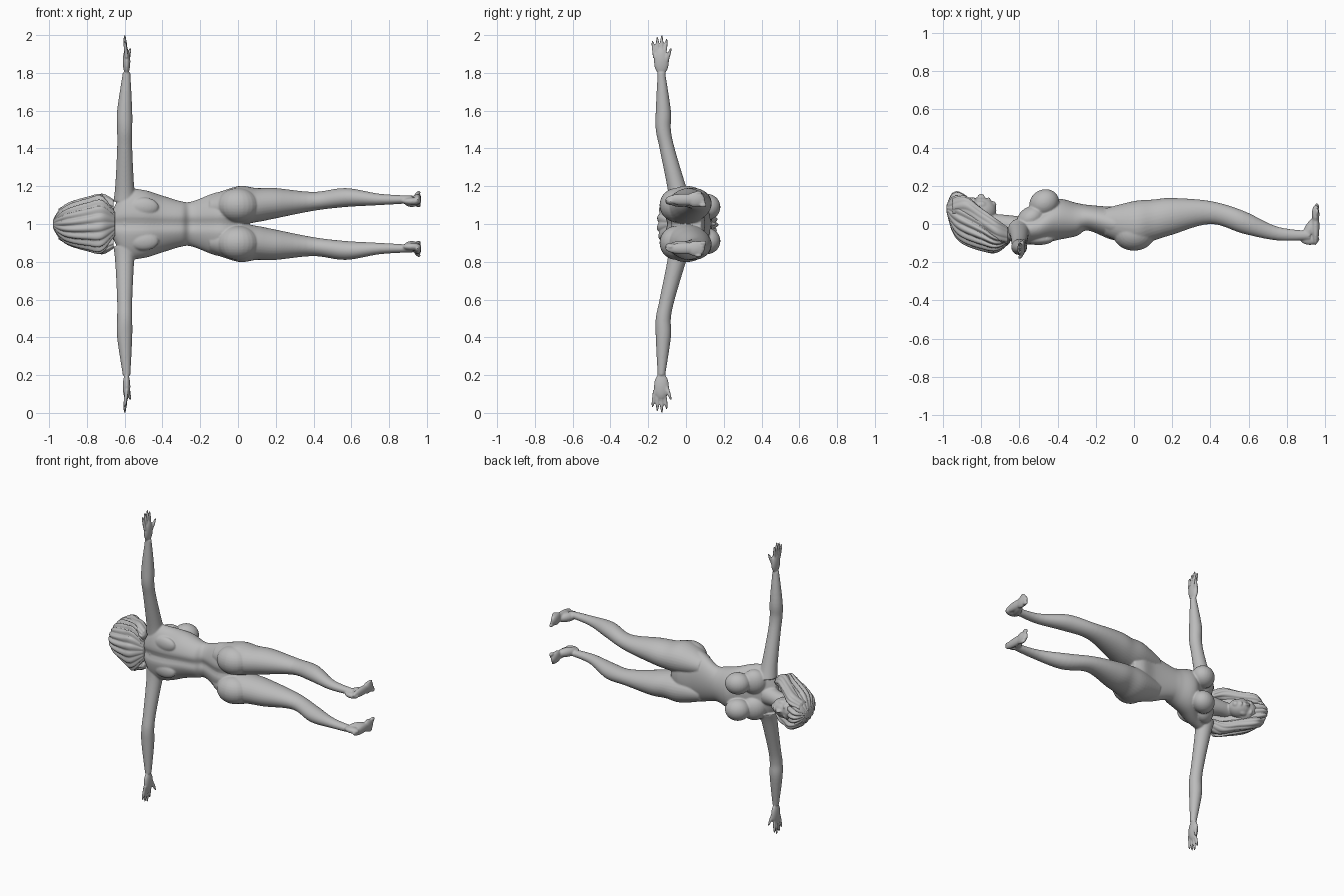
import bpy
import bmesh
from math import sin, cos, pi, exp
from mathutils import Matrix

default_cube = bpy.data.objects.get("Cube")
if default_cube:
    bpy.data.objects.remove(default_cube, do_unlink=True)

grey = (0.5, 0.5, 0.5, 1)
clay = bpy.data.materials.new("clay grey")
clay.use_nodes = True
clay.diffuse_color = grey
clay.node_tree.nodes["Principled BSDF"].inputs["Base Color"].default_value = grey


def spline(before, start, end, after, t):
    """Catmull-Rom blend between start and end."""
    slope_in = (end - before) / 2
    slope_out = (after - start) / 2
    bend = 3 * (end - start) - 2 * slope_in - slope_out
    twist = 2 * (start - end) + slope_in + slope_out
    return start + t * (slope_in + t * (bend + t * twist))


def resample(rows, steps=6):
    """Round off a short list of sections into a flowing one."""
    padded = [rows[0], *rows, rows[-1]]
    smooth_rows = []
    for group in zip(padded, padded[1:], padded[2:], padded[3:]):
        for step in range(steps):
            smooth_rows.append([spline(*values, step / steps) for values in zip(*group)])
    return smooth_rows + [rows[-1]]


def centred(rows):
    """Sections on the symmetry plane: position, y, y radius, half width."""
    return [(along, y, depth, 0, width) for along, y, depth, width in rows]


def limb(rows, stretch=1):
    """Nearly round sections: position, first centre, second centre, radius."""
    return [(along, a, radius * stretch, b, radius) for along, a, b, radius in rows]


def loft(bm, rows, axes="xyz", side=1, sides=32, locks=0, swirl=0, groove=0):
    """Skin oval sections, optionally ridged into hair locks or grooved at the back."""
    rings = []
    for along, a, radius_a, b, radius_b in resample(rows):
        ring = []
        for k in range(sides):
            angle = 2 * pi * k / sides
            swell = 1
            if locks:
                swell = 0.9 + abs(sin(locks * angle / 2 + swirl * along)) / 8
            offset_a = radius_a * cos(angle) * swell
            offset_b = radius_b * sin(angle) * swell
            if offset_a < 0:
                offset_a += groove * exp(-(offset_b / groove / 2) ** 2) if groove else 0
            place = dict(zip(axes, (along, a + offset_a, b + offset_b)))
            ring.append(bm.verts.new((place["x"], place["y"], side * place["z"])))
        rings.append(ring)
    for lower, upper in zip(rings, rings[1:]):
        for k in range(sides):
            following = (k + 1) % sides
            bm.faces.new((lower[k], lower[following], upper[following], upper[k]))
    bm.faces.new(rings[0])
    bm.faces.new(rings[-1])


def blob(bm, centre, radii, side=1, turn=0):
    """Ellipsoid of flesh, turned about the vertical."""
    x, y, z = centre
    place = Matrix.Translation((x, y, z * side))
    matrix = place @ Matrix.Rotation(turn, 4, "Z") @ Matrix.Diagonal((*radii, 1))
    bmesh.ops.create_uvsphere(bm, u_segments=24, v_segments=16, radius=1, matrix=matrix)


def digit(bm, base, tip, radius, side):
    """Finger tapering from base to tip; both are (z, y, x)."""
    rows = []
    for fraction in (0, 0.5, 0.8, 1):
        centre = [start + (end - start) * fraction for start, end in zip(base, tip)]
        rows.append((*centre, radius * (1 - fraction ** 4 / 2)))
    loft(bm, limb(rows), "zyx", side, sides=12)


def finish(bm, name):
    """Turn the parts into a smooth object, symmetric about mid height."""
    bmesh.ops.recalc_face_normals(bm, faces=bm.faces)
    for face in bm.faces:
        face.smooth = True
    mesh = bpy.data.meshes.new(name)
    bm.to_mesh(mesh)
    bm.free()
    mesh.materials.append(clay)
    obj = bpy.data.objects.new(name, mesh)
    obj.location.z = 1
    bpy.context.collection.objects.link(obj)
    return obj


body = bmesh.new()

# Torso with a spine groove
torso = [(-0.66, -0.05, 0.04, 0.08), (-0.6, -0.04, 0.07, 0.18), (-0.5, -0.02, 0.09, 0.18),
         (-0.4, 0.02, 0.11, 0.15), (-0.3, 0.02, 0.09, 0.12), (-0.24, 0.03, 0.07, 0.12),
         (-0.1, 0, 0.09, 0.17), (0, 0.02, 0.08, 0.15), (0.06, 0.03, 0.05, 0.08)]
loft(body, centred(torso), sides=64, groove=0.014)

# Neck, skull and face
loft(body, limb([(-0.8, 0, 0, 0.05), (-0.7, 0, 0, 0.05), (-0.6, -0.03, 0, 0.07)]))
blob(body, (-0.85, 0.05, 0), (0.09, 0.09, 0.08))
blob(body, (-0.8, 0.07, 0), (0.08, 0.07, 0.06))
blob(body, (-0.8, 0.14, 0), (0.02, 0.02, 0.01), turn=-0.3)
blob(body, (-0.76, 0.12, 0), (0.01, 0.02, 0.02))
blob(body, (-0.74, 0.1, 0), (0.02, 0.02, 0.02))

for side in (1, -1):
    # Brow and cheek
    blob(body, (-0.84, 0.12, 0.03), (0.01, 0.02, 0.02), side)
    blob(body, (-0.8, 0.1, 0.04), (0.03, 0.02, 0.02), side)

    # Chest, front of the shoulder, shoulder blade and buttock
    blob(body, (-0.47, 0.11, 0.09), (0.08, 0.07, 0.07), side, turn=0.5)
    blob(body, (-0.54, 0.03, 0.09), (0.08, 0.06, 0.08), side, turn=0.6)
    blob(body, (-0.5, -0.08, 0.09), (0.08, 0.03, 0.05), side)
    blob(body, (0, -0.05, 0.1), (0.11, 0.09, 0.09), side)

    # Leg from hip to ankle
    leg = [(-0.15, 0.01, 0.09, 0.06), (0, 0, 0.1, 0.1), (0.1, 0.02, 0.1, 0.09),
           (0.2, 0.04, 0.11, 0.08), (0.4, 0.06, 0.12, 0.05), (0.57, 0.01, 0.14, 0.05),
           (0.75, -0.05, 0.13, 0.03), (0.92, -0.06, 0.13, 0.02)]
    loft(body, limb(leg, stretch=1.2), side=side)

    # Heel, instep, sole and toes
    blob(body, (0.92, -0.08, 0.12), (0.05, 0.03, 0.02), side)
    blob(body, (0.92, -0.03, 0.12), (0.03, 0.07, 0.03), side, turn=-0.5)
    blob(body, (0.95, -0.01, 0.13), (0.02, 0.1, 0.03), side)
    blob(body, (0.95, 0.05, 0.13), (0.02, 0.05, 0.04), side)
    for toe in range(5):
        size = 0.009 if toe else 0.012
        centre = (0.957, 0.09 - toe / 160, 0.1 + toe / 60)
        blob(body, centre, (size, 0.02, size), side)

    # Arm from shoulder to wrist, then the palm
    arm = [(0.12, -0.03, -0.6, 0.06), (0.2, -0.05, -0.6, 0.05), (0.4, -0.1, -0.6, 0.04),
           (0.5, -0.12, -0.6, 0.04), (0.6, -0.12, -0.6, 0.04), (0.8, -0.13, -0.59, 0.02)]
    loft(body, limb(arm), "zyx", side)
    blob(body, (-0.59, -0.13, 0.86), (0.02, 0.04, 0.07), side)

    # Fingers and thumb
    for finger, reach in enumerate((0.97, 0.99, 1, 0.98)):
        spread = finger - 1.5
        base = (0.88, spread / 60 - 0.14, -0.59)
        digit(body, base, (reach, spread / 40 - 0.14, -0.6), 0.01, side)
    digit(body, (0.84, -0.11, -0.59), (0.93, -0.08, -0.57), 0.011, side)

figure = finish(body, "body")
fuse = figure.modifiers.new("fuse", "REMESH")
fuse.mode = "VOXEL"
fuse.voxel_size = 0.005
fuse.use_smooth_shade = True
soften = figure.modifiers.new("soften", "SMOOTH")
soften.factor = 0.5
soften.iterations = 5

# Swept-back hair with twisted locks, and a lock framing each cheek
hair = bmesh.new()
mane = [(-0.98, 0.08, 0.02, 0.02), (-0.95, 0.06, 0.1, 0.07), (-0.9, 0.03, 0.13, 0.11),
        (-0.8, -0.03, 0.11, 0.14), (-0.72, -0.08, 0.07, 0.15), (-0.65, -0.08, 0.02, 0.06)]
loft(hair, centred(mane), sides=144, locks=18, swirl=8)
for side in (1, -1):
    cheek_lock = [(-0.95, 0.09, 0.05, 0.03), (-0.88, 0.09, 0.08, 0.04), (-0.8, 0.03, 0.1, 0.04),
                  (-0.72, -0.03, 0.12, 0.04), (-0.66, -0.06, 0.1, 0.03)]
    loft(hair, limb(cheek_lock, stretch=1.4), side=side, sides=64, locks=8, swirl=12)
finish(hair, "hair")
